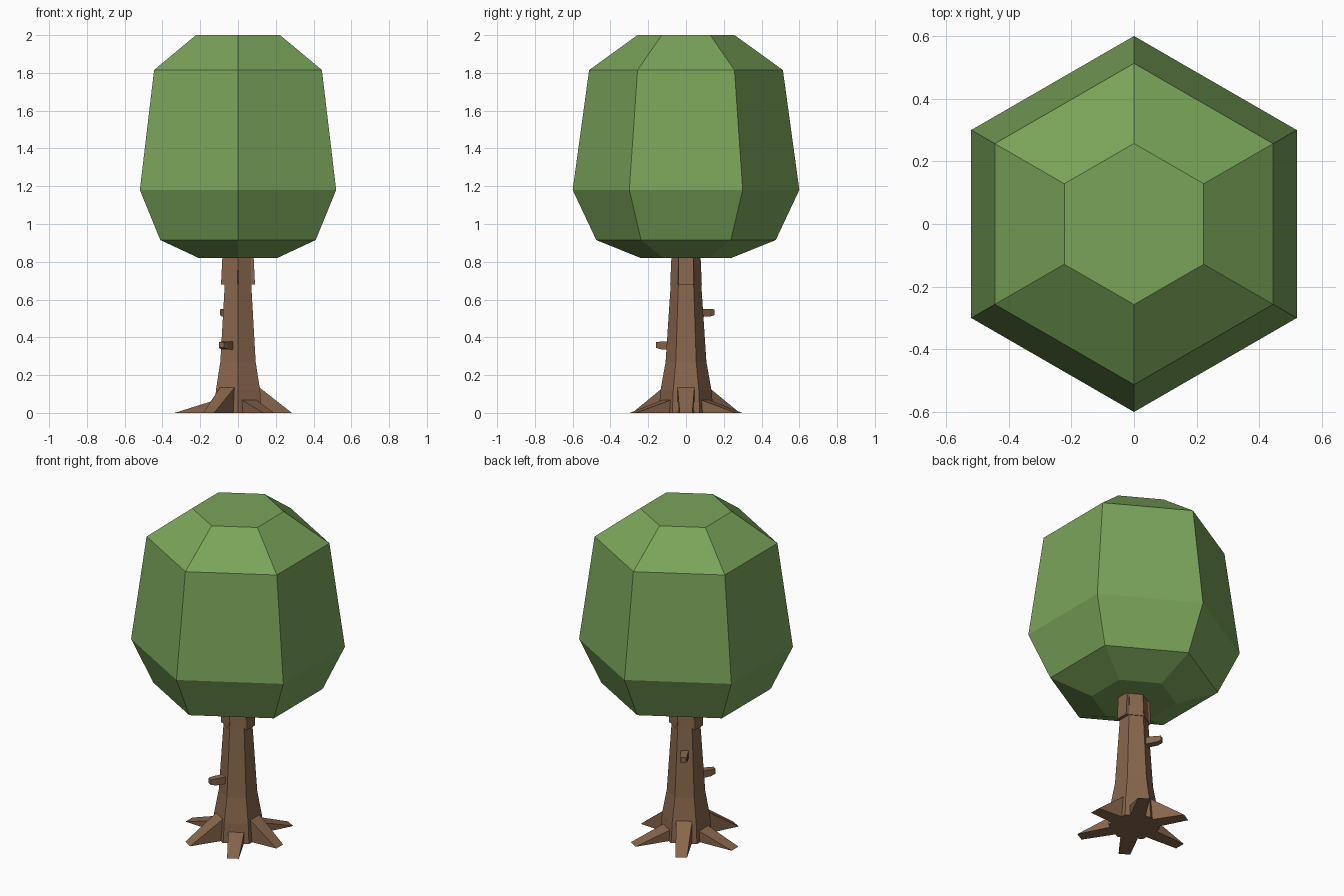
import bpy, bmesh, math
from mathutils import Matrix

if "Cube" in bpy.data.objects:
    bpy.data.objects.remove(bpy.data.objects["Cube"])


def material(name, rgb):
    m = bpy.data.materials.new(name)
    m.diffuse_color = (*rgb, 1)
    m.use_nodes = True
    m.node_tree.nodes["Principled BSDF"].inputs["Base Color"].default_value = m.diffuse_color
    return m


LEAF = material("leaf green", (0.195, 0.371, 0.102))
BARK = material("bark brown", (0.246, 0.133, 0.072))


def make(name, bm, mat, azimuth=0):
    bmesh.ops.recalc_face_normals(bm, faces=bm.faces)
    bm.transform(Matrix.Rotation(math.radians(azimuth), 4, 'Z'))
    me = bpy.data.meshes.new(name)
    bm.to_mesh(me)
    bm.free()
    me.materials.append(mat)
    ob = bpy.data.objects.new(name, me)
    bpy.context.collection.objects.link(ob)
    return ob


def loft(name, loops, mat, azimuth=0):
    """Skin matching point loops and cap both ends."""
    bm = bmesh.new()
    rings = [[bm.verts.new(p) for p in loop] for loop in loops]
    n = len(rings[0])
    for a, b in zip(rings, rings[1:]):
        for i in range(n):
            j = (i + 1) % n
            bm.faces.new((a[i], a[j], b[j], b[i]))
    bm.faces.new(rings[0])
    bm.faces.new(rings[-1])
    return make(name, bm, mat, azimuth)


def hexagon(r, z):
    # corners on the y axis, flat sides on the x axis
    return [(r * math.cos(math.radians(30 + 60 * k)),
             r * math.sin(math.radians(30 + 60 * k)), z) for k in range(6)]


# Crown and trunk: stacked hexagons
loft("crown", [hexagon(r, z) for r, z in
     ((0.24, 0.82), (0.475, 0.915), (0.60, 1.18), (0.513, 1.815), (0.257, 2.0))], LEAF)
loft("trunk", [hexagon(r, z) for r, z in
     ((0.145, 0), (0.135, 0.12), (0.108, 0.27), (0.081, 0.68), (0.076, 0.83))], BARK)


# Roots: wedges from each flat side of the trunk, alternating tall and short
def root(azimuth, length, height):
    bm = bmesh.new()
    w, t = 0.045, 0.033
    pts = [(0.09, y, z) for y, z in ((-w, 0), (w, 0), (w, height), (-w, height))]
    pts += [(0.113, -w, height), (0.113, w, height), (length, -t, 0), (length, t, 0)]
    v = [bm.verts.new(p) for p in pts]
    for f in ((0, 1, 2, 3), (3, 2, 5, 4), (4, 5, 7, 6), (0, 6, 7, 1),
              (0, 3, 4, 6), (1, 7, 5, 2)):
        bm.faces.new([v[i] for i in f])
    make("root", bm, BARK, azimuth)


for k, length in enumerate((0.285, 0.325, 0.31, 0.335, 0.31, 0.325)):
    root(60 * k, length, 0.07 if k % 2 else 0.135)


# Branch stubs: short tapered bars
def stub(azimuth, z, length):
    def square(x, h, zc):
        return [(x, -h, zc - h), (x, h, zc - h), (x, h, zc + h), (x, -h, zc + h)]
    loft("branch_stub", [square(0.06, 0.022, z), square(length - 0.03, 0.02, z),
                         square(length, 0.015, z + 0.003)], BARK, azimuth)


stub(240, 0.357, 0.175)
stub(120, 0.53, 0.165)

# Collar: bark plates under the crown, thicker on the two sides
for k in range(6):
    depth = 0.09 if k % 3 == 0 else 0.074
    w = 0.039
    loft("collar_plate", [
        [(0.05, -w, 0.68), (0.05, w, 0.68), (depth, w, 0.68), (depth, -w, 0.68)],
        [(0.05, -w, 0.84), (0.05, w, 0.84), (depth - 0.008, w, 0.84),
         (depth - 0.008, -w, 0.84)]], BARK, 60 * k)
